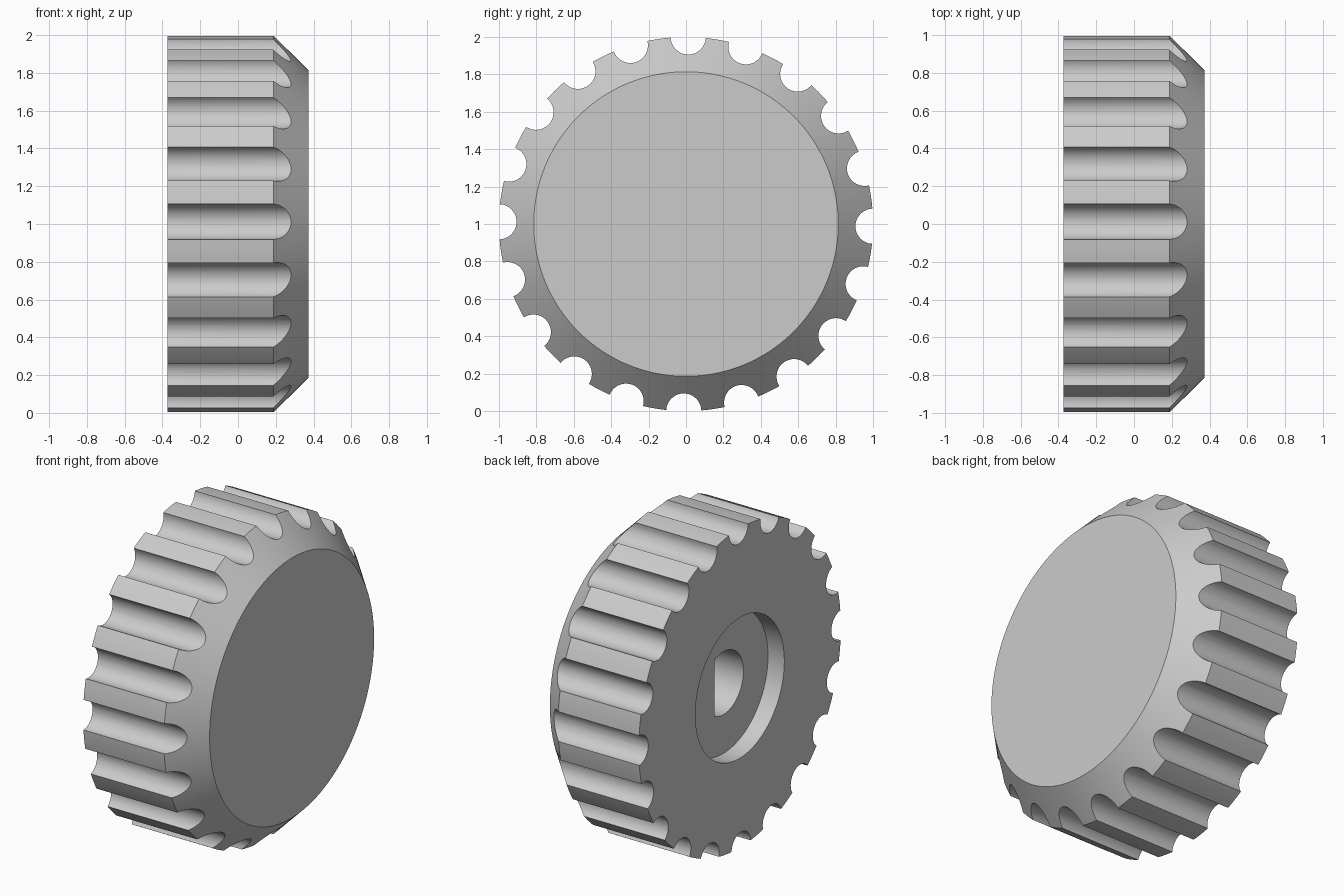
import bpy, bmesh
from math import sin, cos, pi, asin

default = bpy.data.objects.get("Cube")
if default:
    bpy.data.objects.remove(default)

HALF = 0.373        # half of the width along x
CHAMFER = 0.187     # where the front bevel begins
CENTRE_Z = 1.0
NOTCHES, NOTCH_R = 20, 0.094

grey = bpy.data.materials.new("plain_grey")
grey.use_nodes = True
colour = (0.6, 0.6, 0.6, 1)
grey.diffuse_color = colour
grey.node_tree.nodes["Principled BSDF"].inputs["Base Color"].default_value = colour


def circle(y, z, r, start=0.0, end=2 * pi, steps=48, closed=True):
    count = steps if closed else steps + 1
    angles = [start + (end - start) * i / steps for i in range(count)]
    return [(y + r * cos(a), z + r * sin(a)) for a in angles]


def ring(bm, x, points):
    return [bm.verts.new((x, y, z)) for y, z in points]


def bridge(bm, a, b):
    n = len(a)
    for i in range(n):
        j = (i + 1) % n
        bm.faces.new((a[i], a[j], b[j], b[i]))


def loft(bm, rings):
    for a, b in zip(rings, rings[1:]):
        bridge(bm, a, b)
    bm.faces.new(rings[0])
    bm.faces.new(rings[-1])


def make_object(name, bm):
    bmesh.ops.recalc_face_normals(bm, faces=bm.faces)
    mesh = bpy.data.meshes.new(name)
    bm.to_mesh(mesh)
    bm.free()
    mesh.materials.append(grey)
    obj = bpy.data.objects.new(name, mesh)
    bpy.context.collection.objects.link(obj)
    return obj


# Knob body: turned profile with a round recess in the back and a bevelled front
profile = [(-0.26, 0.44), (-HALF, 0.44), (-HALF, 1.0), (CHAMFER, 1.0), (HALF, 0.814)]
bm = bmesh.new()
loft(bm, [ring(bm, x, circle(0, CENTRE_Z, r, steps=160)) for x, r in profile])
knob = make_object("knob_body", bm)

# Cutter: grip notches around the rim
bm = bmesh.new()
for i in range(NOTCHES):
    a = 2 * pi * i / NOTCHES - 0.012
    outline = circle(cos(a), CENTRE_Z + sin(a), NOTCH_R, a, a + 2 * pi)
    loft(bm, [ring(bm, x, outline) for x in (-0.5, 0.5)])

# Cutter: D-shaped shaft hole, flat on the +y side
SHAFT_R, FLAT_Y = 0.197, 0.09
corner = pi / 2 - asin(FLAT_Y / SHAFT_R)
outline = circle(0, CENTRE_Z, SHAFT_R, corner, 2 * pi - corner, closed=False)
loft(bm, [ring(bm, x, outline) for x in (-0.32, 0.15)])
cutter = make_object("notch_and_shaft_cutter", bm)
cutter.hide_render = True

# Cut the body, then drop the cutter
cut = knob.modifiers.new("cuts", "BOOLEAN")
cut.operation = "DIFFERENCE"
cut.solver = "EXACT"
cut.object = cutter
bpy.ops.object.select_all(action="DESELECT")
knob.select_set(True)
bpy.context.view_layer.objects.active = knob
bpy.ops.object.modifier_apply(modifier=cut.name)
bpy.data.objects.remove(cutter)
bpy.ops.object.shade_smooth_by_angle(angle=pi / 7)
